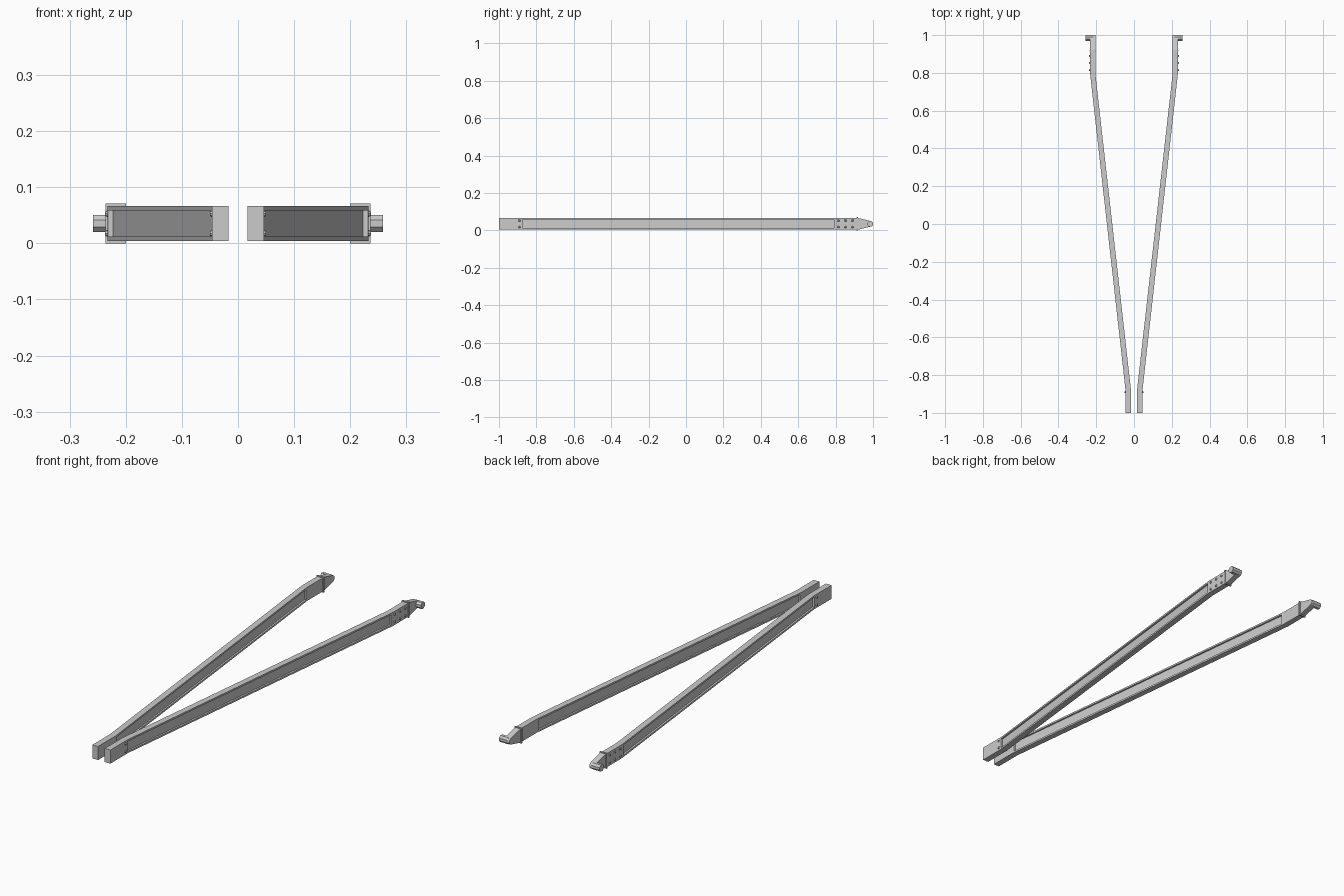
import bpy, bmesh, math
from mathutils import Matrix, Vector

if "Cube" in bpy.data.objects:
    bpy.data.objects.remove(bpy.data.objects["Cube"])

MID = 0.0355          # height of the beam's centre line


def prism(name, pts, lo, hi, axis):
    """Extrude a 2D outline: axis 'z' takes (x, y), axis 'x' takes (y, z)."""
    bm = bmesh.new()
    place = (lambda a, b, h: (a, b, h)) if axis == 'z' else (lambda a, b, h: (h, a, b))
    f = bm.faces.new([bm.verts.new(place(a, b, lo)) for a, b in pts])
    ext = bmesh.ops.extrude_face_region(bm, geom=[f])
    step = Vector(place(0, 0, hi - lo))
    bmesh.ops.translate(bm, verts=[v for v in ext['geom'] if isinstance(v, bmesh.types.BMVert)], vec=step)
    bmesh.ops.recalc_face_normals(bm, faces=bm.faces)
    return finish(name, bm)


def finish(name, bm):
    me = bpy.data.meshes.new(name)
    bm.to_mesh(me)
    bm.free()
    ob = bpy.data.objects.new(name, me)
    bpy.context.collection.objects.link(ob)
    return ob


def cut(ob, cutter):
    m = ob.modifiers.new("cut", 'BOOLEAN')
    m.operation = 'DIFFERENCE'
    m.solver = 'EXACT'
    m.object = cutter
    bpy.context.view_layer.objects.active = ob
    bpy.ops.object.modifier_apply(modifier=m.name)
    bpy.data.objects.remove(cutter)


# Bent beam
beam = prism("beam", [(0.017, -1), (0.046, -1), (0.046, -0.87), (0.233, 0.80), (0.233, 0.92),
                      (0.205, 0.92), (0.205, 0.80), (0.017, -0.87)], 0.004, 0.067, 'z')

# Long recesses on the outer and inner faces
cut(beam, prism("outer_recess", [(0.037, -0.875), (0.08, -0.875), (0.27, 0.79), (0.223, 0.79)],
                0.012, 0.059, 'z'))
cut(beam, prism("inner_recess", [(-0.02, -0.86), (0.0255, -0.86), (0.2125, 0.79), (0.17, 0.79)],
                0.012, 0.059, 'z'))

# Tapered tongue with a rounded tip
tip = [(0.985 + 0.015 * math.cos(math.radians(a)), MID + 0.015 * math.sin(math.radians(a)))
       for a in range(-75, 76, 25)]
tongue = prism("tongue", [(0.92, 0.067), (0.92, 0.004)] + tip, 0.205, 0.232, 'x')

# Octagonal hinge pin pointing outwards
r = 0.015 / math.cos(math.pi / 8)
pin = prism("hinge_pin", [(0.985 + r * math.cos((i + .5) * math.pi / 4),
                           MID + r * math.sin((i + .5) * math.pi / 4)) for i in range(8)],
            0.215, 0.258, 'x')

# Thin collar plate around the beam
collar = prism("collar", [(0.2, 0.912), (0.236, 0.912), (0.236, 0.919), (0.2, 0.919)], 0.0, 0.071, 'z')

# Bolt heads on the outer face
bm = bmesh.new()
for x, y in [(0.046, -0.89), (0.233, 0.815), (0.233, 0.853), (0.233, 0.89)]:
    for z in (0.018, 0.053):
        bmesh.ops.create_cone(bm, cap_ends=True, segments=8, radius1=0.007, radius2=0.004, depth=0.006,
                              matrix=Matrix.Translation((x + 0.001, y, z)) @ Matrix.Rotation(math.pi / 2, 4, 'Y'))
bolts = finish("bolts", bm)

# Mirror everything to the other side
for ob in (beam, tongue, pin, collar, bolts):
    ob.modifiers.new("mirror", 'MIRROR').use_axis = (True, False, False)
